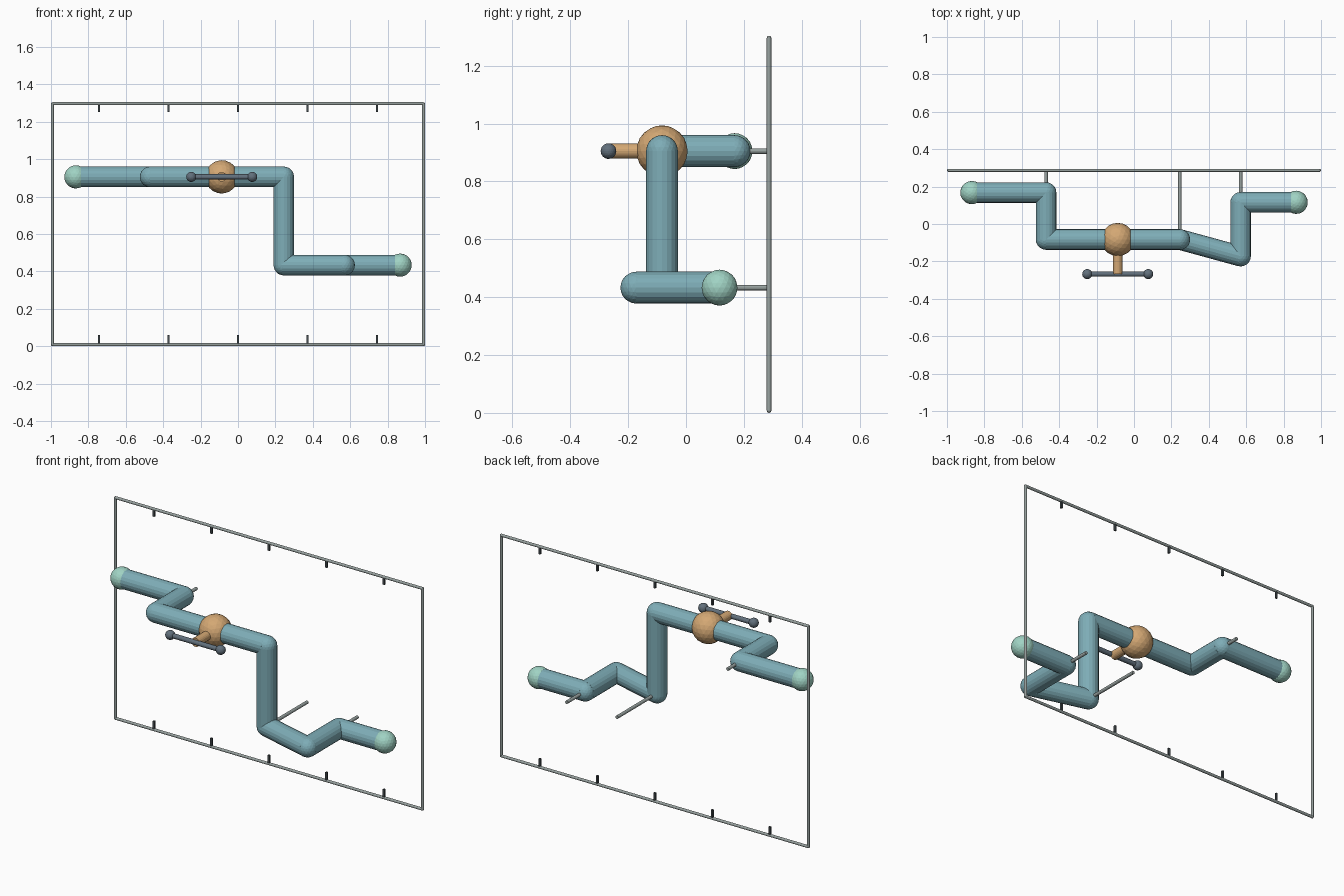
import bpy, bmesh
from mathutils import Vector, Matrix

if "Cube" in bpy.data.objects:
    bpy.data.objects.remove(bpy.data.objects["Cube"])


def material(name, rgb):
    lin = [(c / 255 / 12.92) if c < 11 else ((c / 255 + 0.055) / 1.055) ** 2.4 for c in rgb]
    m = bpy.data.materials.new(name)
    m.diffuse_color = (*lin, 1)
    m.use_nodes = True
    m.node_tree.nodes["Principled BSDF"].inputs["Base Color"].default_value = m.diffuse_color
    return m


TEAL = material("teal pipe", (126, 173, 183))
MINT = material("mint cap", (160, 211, 196))
BRASS = material("tan valve", (212, 168, 116))
SLATE = material("slate handle", (98, 112, 124))
GREY = material("grey frame", (152, 162, 160))
DARK = material("dark tick", (70, 78, 82))


def finish(name, bm, mat):
    me = bpy.data.meshes.new(name)
    bm.to_mesh(me)
    bm.free()
    me.materials.append(mat)
    ob = bpy.data.objects.new(name, me)
    bpy.context.collection.objects.link(ob)
    return ob


def rod(name, a, b, r, mat, sides=20):
    a, b = Vector(a), Vector(b)
    d = b - a
    m = Matrix.Translation((a + b) / 2) @ d.to_track_quat('Z', 'Y').to_matrix().to_4x4()
    bm = bmesh.new()
    bmesh.ops.create_cone(bm, cap_ends=True, segments=sides, radius1=r, radius2=r,
                          depth=d.length, matrix=m)
    return finish(name, bm, mat)


def ball(name, c, r, mat, sub=3):
    bm = bmesh.new()
    bmesh.ops.create_icosphere(bm, subdivisions=sub, radius=r, matrix=Matrix.Translation(c))
    return finish(name, bm, mat)


def box(name, c, size, mat):
    bm = bmesh.new()
    bmesh.ops.create_cube(bm, size=1, matrix=Matrix.Translation(c) @ Matrix.Diagonal((*size, 1)))
    return finish(name, bm, mat)


# pipe run with ball elbows and end caps
HI, LO, BACK = 0.905, 0.433, 0.287
path = [(-0.867, 0.168, HI), (-0.47, 0.168, HI), (-0.47, -0.083, HI), (0.245, -0.083, HI),
        (0.245, -0.083, LO), (0.57, -0.172, LO), (0.57, 0.116, LO), (0.867, 0.116, LO)]
for i, (a, b) in enumerate(zip(path, path[1:])):
    rod(f"pipe_{i}", a, b, 0.055, TEAL)
for i, p in enumerate(path[1:-1]):
    ball(f"elbow_{i}", p, 0.055, TEAL)
for side, p in (("left", path[0]), ("right", path[-1])):
    ball(f"end_cap_{side}", p, 0.062, MINT)

# wall brackets
for i in (1, 4, 6):
    x, y, z = path[i]
    rod(f"bracket_{i}", (x, y, z), (x, BACK, z), 0.0095, GREY, 12)

# valve body, stem and handle
vx, hy = -0.087, -0.268
ball("valve_body", (vx, -0.083, HI), 0.089, BRASS)
rod("valve_stem", (vx, -0.083, HI), (vx, hy, HI), 0.026, BRASS)
rod("valve_handle", (vx - 0.163, hy, HI), (vx + 0.163, hy, HI), 0.014, SLATE, 16)
for side, s in (("left", -1), ("right", 1)):
    ball(f"handle_knob_{side}", (vx + s * 0.163, hy, HI), 0.027, SLATE)

# wall frame
W, R, TOP = 0.992, 0.008, 1.296
corners = [(-W, BACK, R), (W, BACK, R), (W, BACK, TOP), (-W, BACK, TOP)]
for i, c in enumerate(corners):
    rod(f"frame_bar_{i}", c, corners[(i + 1) % 4], R, GREY, 12)
    ball(f"frame_corner_{i}", c, R, GREY, 2)

# measuring ticks on the top and bottom bars
for i in range(-2, 3):
    for level, z in (("top", TOP - 0.0205), ("bottom", R + 0.0285)):
        box(f"tick_{level}_{i + 2}", (i * 0.3715, BACK, z), (0.011, 0.011, 0.045), DARK)
